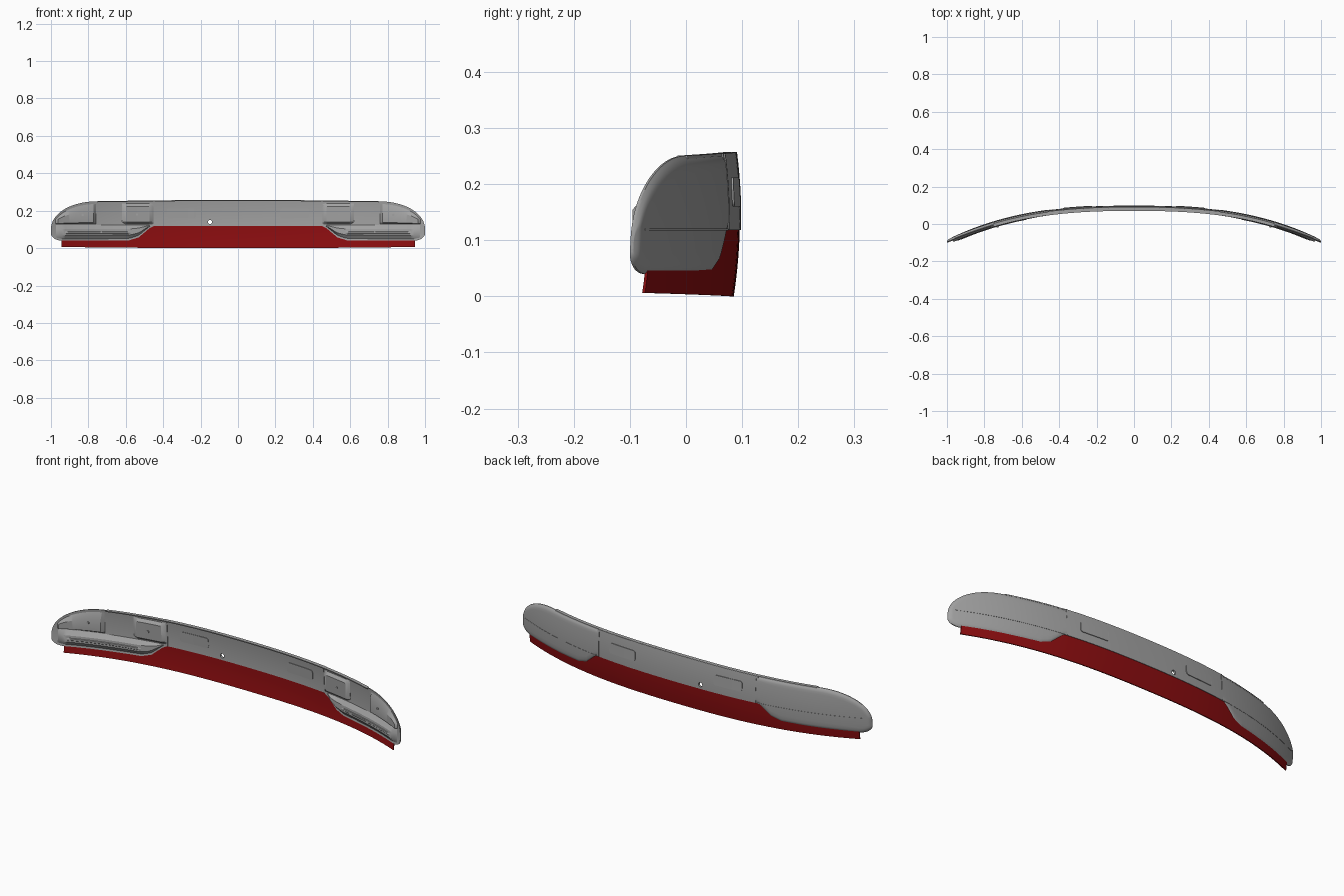
import bpy, bmesh, math

if "Cube" in bpy.data.objects:
    bpy.data.objects.remove(bpy.data.objects["Cube"])


def material(name, rgb):
    m = bpy.data.materials.new(name)
    m.diffuse_color = (*rgb, 1)
    m.use_nodes = True
    m.node_tree.nodes["Principled BSDF"].inputs["Base Color"].default_value = m.diffuse_color
    return m


GREY = material("trim grey", (0.36, 0.36, 0.36))
RED = material("body red", (0.26, 0.004, 0.005))
THICK = 0.013


# Shared curved surface: plan sweep plus slight vertical crown
def outer(x, z):
    a = abs(x)
    return 0.1 - 0.06 * a * a - 0.125 * a ** 3 - 0.008 * ((z - 0.14) / 0.12) ** 2


def inner(x, z):
    return outer(x, z) - THICK


def lerp_points(pts, x):
    if x <= pts[0][0]:
        return pts[0][1]
    for (x0, z0), (x1, z1) in zip(pts, pts[1:]):
        if x <= x1:
            return z0 + (z1 - z0) * (x - x0) / (x1 - x0)
    return pts[-1][1]


def top_edge(x):
    a = abs(x)
    z = 0.257 - 0.012 * a * a
    if a > 0.76:
        u = min(1, (a - 0.76) / 0.24)
        z = 0.1 + (z - 0.1) * (1 - u ** 2.1) ** (1 / 2.1)
    return z


def wing_bottom(x):
    a = abs(x)
    if a > 0.94:
        u = min(1, (a - 0.94) / 0.06)
        return 0.08 - 0.04 * math.sqrt(1 - u * u)
    return lerp_points([(0.45, 0.118), (0.475, 0.105), (0.53, 0.058), (0.58, 0.042), (0.7, 0.04)], a)


def span(a, b, n):
    return [a + (b - a) * i / n for i in range(n + 1)]


# Closed solid between a front and a back surface over an x/z outline
def shell(name, xs, ts, zb, zt, front, back, mat, sign=1):
    bm = bmesh.new()
    layers = []
    for surf in (front, back):
        layers.append([[bm.verts.new((sign * x, surf(x, z), z))
                        for z in [zb(x) + (zt(x) - zb(x)) * t for t in ts]] for x in xs])
    nx, nt = len(xs), len(ts)
    f, b = layers
    for g in layers:
        for i in range(nx - 1):
            for j in range(nt - 1):
                bm.faces.new((g[i][j], g[i + 1][j], g[i + 1][j + 1], g[i][j + 1]))
    ring = [(i, 0) for i in range(nx)] + [(nx - 1, j) for j in range(1, nt)]
    ring += [(i, nt - 1) for i in range(nx - 2, -1, -1)] + [(0, j) for j in range(nt - 2, 0, -1)]
    for (i, j), (k, l) in zip(ring, ring[1:] + ring[:1]):
        bm.faces.new((f[i][j], f[k][l], b[k][l], b[i][j]))
    bmesh.ops.recalc_face_normals(bm, faces=bm.faces)
    me = bpy.data.meshes.new(name)
    bm.to_mesh(me)
    bm.free()
    me.materials.append(mat)
    me.shade_smooth()
    me.set_sharp_from_angle(angle=math.radians(28))
    ob = bpy.data.objects.new(name, me)
    bpy.context.collection.objects.link(ob)
    return ob


# Raised pad with sloped sides on the concave front
def pad(name, x0, x1, zb, zt, depth, ix, lo, hi, sign, base=0.0):
    xs = [x0] + span(x0 + ix, x1 - ix, 24) + [x1]
    ts = [0, lo, 1 - hi, 1]

    def front(x, z):
        t = (z - zb(x)) / max(1e-6, zt(x) - zb(x))
        r = min((x - x0) / ix, (x1 - x) / ix, t / lo, (1 - t) / hi, 1)
        return inner(x, z) - base - depth * max(0, r)
    return shell(name, xs, ts, zb, zt, front, lambda x, z: inner(x, z) + 0.004, GREY, sign)


def cylinder(name, x, y, z, r, depth):
    bpy.ops.mesh.primitive_cylinder_add(vertices=20, radius=r, depth=depth,
                                        location=(x, y, z), rotation=(math.pi / 2, 0, 0))
    ob = bpy.context.object
    ob.name = name
    ob.data.materials.append(GREY)
    return ob


# Centre panel with a small through hole
edge_ts = [0, 0.03, 0.1, 0.25, 0.4, 0.55, 0.7, 0.85, 0.94, 1]
center = shell("center_panel", span(-0.46, 0.46, 46), edge_ts, lambda x: 0.118, top_edge,
               lambda x, z: inner(x, z), lambda x, z: outer(x, z) - 0.0015, GREY)
cutter = cylinder("hole_cutter", -0.15, 0.09, 0.14, 0.011, 0.1)
cutter.hide_render = True
cutter.hide_set(True)
cut = center.modifiers.new("hole", 'BOOLEAN')
cut.object = cutter
cut.operation = 'DIFFERENCE'
cut.solver = 'EXACT'

# Folded lip along the top edge
shell("top_lip", span(-0.75, 0.75, 60), [0, 1], lambda x: top_edge(x) - 0.005,
      lambda x: top_edge(x) + 0.0005, lambda x, z: outer(x, z) - 0.022,
      lambda x, z: outer(x, z) - 0.004, GREY)


# Red lower panel, tucked into the wings
def red_top(x):
    a = abs(x)
    return 0.118 if a < 0.45 else wing_bottom(a) + 0.012


shell("lower_panel", sorted(span(-0.945, 0.945, 70) + [-0.53, -0.45, 0.45, 0.53]), span(0, 1, 5),
      lambda x: 0.007 * x * x, red_top, lambda x, z: outer(x, z) - 0.009,
      lambda x, z: outer(x, z) - 0.004, RED)


# Wing back with softened border
def wing_back(x, z):
    d = min(z - wing_bottom(x), top_edge(x) - z, (1.0 - x) * 1.2 + 0.002)
    return outer(x, z) - 0.009 * max(0, 1 - d / 0.018) ** 2


wing_xs = sorted(span(0.45, 0.92, 24) + [0.475, 0.53, 0.58] +
                 [0.92 + 0.08 * math.sin(math.pi / 2 * i / 16) for i in range(1, 17)])
wing_ts = [0, 0.02, 0.05, 0.09, 0.18, 0.3, 0.45, 0.6, 0.75, 0.85, 0.91, 0.95, 0.98, 1]


# Rounded-corner outline for the inset plates
def plate_half(x):
    d = min(x - 0.225, 0.38 - x)
    r = 0.012
    return 0.026 - (r - math.sqrt(max(0, r * r - (r - d) ** 2)) if d < r else 0)


for side, s in (("left", -1), ("right", 1)):
    shell("wing_" + side, wing_xs, wing_ts, wing_bottom, top_edge, inner, wing_back, GREY, s)

    # Raised line along the back of the wing
    shell("wing_crease_" + side, span(0.46, 0.975, 30), [0, 1], lambda x: 0.1175,
          lambda x: 0.121, lambda x, z: outer(x, z) - 0.004,
          lambda x, z: outer(x, z) + 0.0012, GREY, s)

    # Seam bead between centre and wing
    shell("wing_seam_" + side, [0.447, 0.4525], span(0, 1, 8), lambda x: 0.119, top_edge,
          lambda x, z: inner(x, z) - 0.003, lambda x, z: outer(x, z) + 0.001, GREY, s)

    # Rounded plate standing proud of both sides of the centre panel
    shell("sensor_plate_" + side,
          [0.225, 0.2265, 0.229, 0.233, 0.237] + span(0.25, 0.355, 6) +
          [0.368, 0.372, 0.376, 0.3785, 0.38], [0, 1],
          lambda x: 0.186 - plate_half(x), lambda x: 0.186 + plate_half(x),
          lambda x, z: inner(x, z) - 0.003, lambda x, z: outer(x, z) + 0.002, GREY, s)

    # Front mounting pads and long lower bar
    pad("inner_pad_" + side, 0.452, 0.62, lambda x: 0.128, lambda x: 0.238,
        0.013, 0.02, 0.1, 0.14, s)
    pad("outer_pad_" + side, 0.76, 0.975, lambda x: 0.128,
        lambda x: max(0.13, top_edge(x) - 0.014), 0.015, 0.012, 0.08, 0.35, s)
    pad("lower_bar_" + side, 0.47, 0.972, lambda x: wing_bottom(x) + 0.01,
        lambda x: 0.124, 0.016, 0.03, 0.25, 0.3, s)
    pad("bar_slot_" + side, 0.57, 0.93, lambda x: 0.075, lambda x: 0.091,
        0.004, 0.01, 0.25, 0.25, s, 0.0145)

    # Small fasteners on the pads
    for n, (x, z, d) in enumerate([(0.54, 0.18, 0.014), (0.83, 0.178, 0.016), (0.73, 0.083, 0.019)]):
        cylinder("fastener_%s_%d" % (side, n + 1), s * x, inner(x, z) - d, z, 0.006, 0.006)
